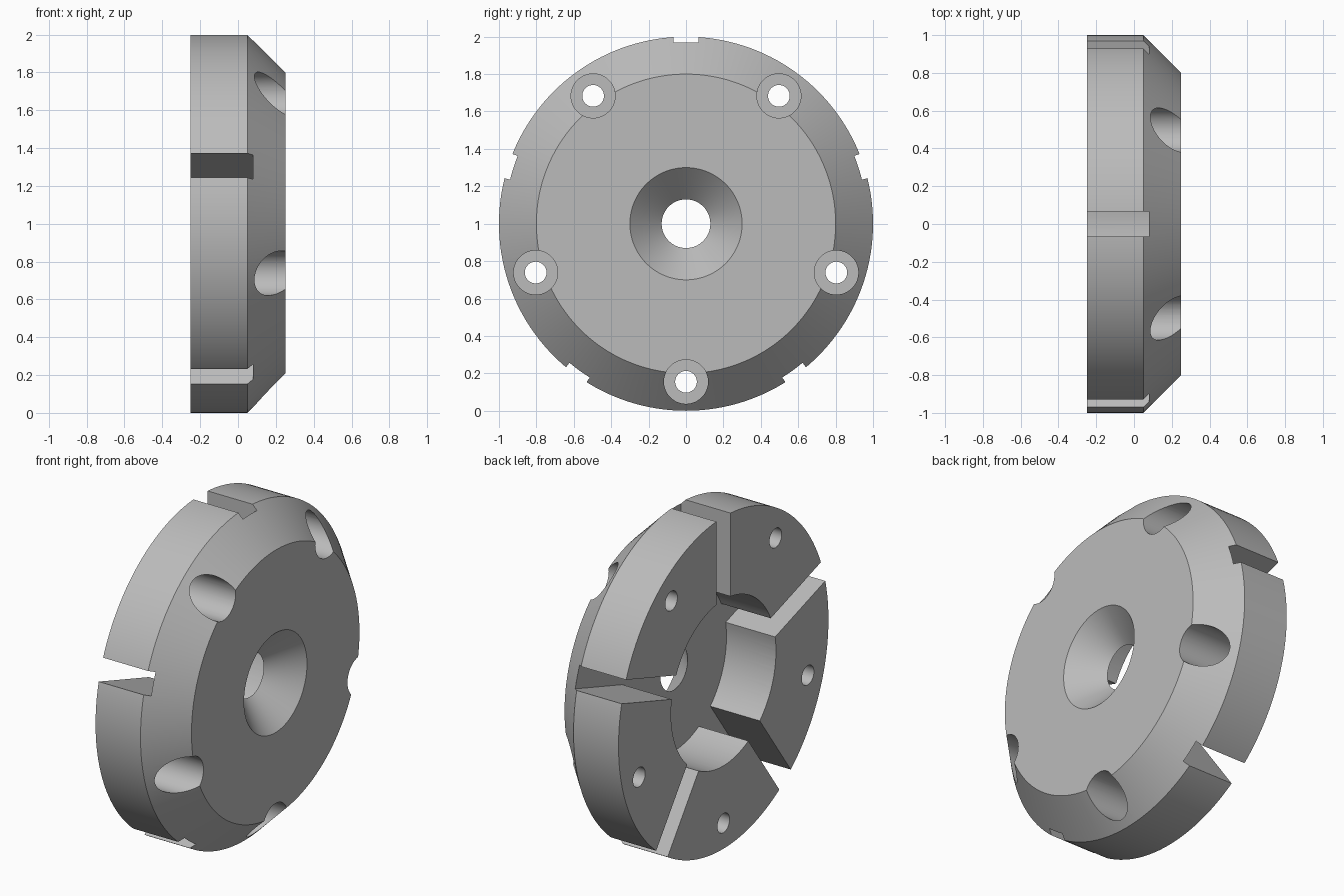
import bpy
import bmesh
from math import sin, cos, pi, radians, asin, sqrt
from mathutils import Matrix, Vector

cube = bpy.data.objects.get("Cube")
if cube:
    bpy.data.objects.remove(cube)

CENTRE = Vector((0, 0, 1))
BACK, POCKET_FLOOR = -0.25, 0.08
COUNT = 5

steel = bpy.data.materials.new("grey_steel")
steel.use_nodes = True
grey = (0.5, 0.5, 0.5, 1)
steel.diffuse_color = grey
steel.node_tree.nodes["Principled BSDF"].inputs["Base Color"].default_value = grey


def finish(bm, name):
    bmesh.ops.recalc_face_normals(bm, faces=bm.faces)
    mesh = bpy.data.meshes.new(name)
    bm.to_mesh(mesh)
    bm.free()
    mesh.materials.append(steel)
    obj = bpy.data.objects.new(name, mesh)
    bpy.context.collection.objects.link(obj)
    return obj


def lathe(bm, profile, steps, centre):
    """Turn a closed or axis-ended (x, radius) profile about an x-parallel axis."""
    rings = []
    for x, r in profile:
        rings.append([bm.verts.new(centre + Vector((x, r * cos(2 * pi * i / steps),
                                                    r * sin(2 * pi * i / steps))))
                      for i in range(steps)])
    return rings


def bridge(bm, a, b):
    n = len(a)
    for i in range(n):
        bm.faces.new((a[i], a[(i + 1) % n], b[(i + 1) % n], b[i]))


def around(angle, radius):
    return CENTRE + Vector((0, radius * cos(angle), radius * sin(angle)))


# Turned disc with a bevelled rim and a conical centre hole
bm = bmesh.new()
profile = [(BACK, 0.12), (BACK, 1), (0.05, 1), (0.25, 0.8), (0.25, 0.3), (0.07, 0.12)]
rings = lathe(bm, profile, 160, CENTRE)
for i, ring in enumerate(rings):
    bridge(bm, ring, rings[(i + 1) % len(rings)])
disc = finish(bm, "slotted_disc")

# Rear pocket with five radial slots, as one star-shaped cutter
bm = bmesh.new()
half, pocket = 0.0675, 0.5
open_angle = asin(half / pocket)
outline = []
for k in range(COUNT):
    a = radians(90) + k * 2 * pi / COUNT
    out, side = Vector((cos(a), sin(a))), Vector((-sin(a), cos(a)))
    outline += [out * 1.2 - side * half, out * 1.2 + side * half]
    span = 2 * pi / COUNT - 2 * open_angle
    for i in range(17):
        t = a + open_angle + span * i / 16
        outline.append(Vector((cos(t), sin(t))) * pocket)
face = bm.faces.new([bm.verts.new(CENTRE + Vector((BACK - 0.1, p.x, p.y))) for p in outline])
ext = bmesh.ops.extrude_face_region(bm, geom=[face])
bmesh.ops.translate(bm, vec=(POCKET_FLOOR - BACK + 0.1, 0, 0),
                    verts=[v for v in ext["geom"] if isinstance(v, bmesh.types.BMVert)])
if not face.is_valid or len([f for f in bm.faces if len(f.verts) > 4]) < 2:
    bm.faces.new([v for v in bm.verts if v.co.x < BACK])
pocket_cutter = finish(bm, "pocket_cutter")

# Counterbored bolt holes between the slots
bm = bmesh.new()
for k in range(COUNT):
    centre = around(radians(-90) + k * 2 * pi / COUNT, 0.845)
    bore = lathe(bm, [(-0.4, 0.058), (-0.1, 0.058), (-0.1, 0.118), (0.4, 0.118)], 48, centre)
    for a, b in zip(bore, bore[1:]):
        bridge(bm, a, b)
    bm.faces.new(bore[0])
    bm.faces.new(bore[-1])
bolt_cutter = finish(bm, "bolt_cutter")

# Cut the disc and drop the cutters
bpy.context.view_layer.objects.active = disc
disc.select_set(True)
for cutter in (pocket_cutter, bolt_cutter):
    cutter.hide_render = True
    mod = disc.modifiers.new(cutter.name, "BOOLEAN")
    mod.operation = "DIFFERENCE"
    mod.solver = "EXACT"
    mod.object = cutter
    bpy.ops.object.modifier_apply(modifier=mod.name)
    bpy.data.objects.remove(cutter)

bpy.ops.object.shade_smooth_by_angle(angle=radians(30))
